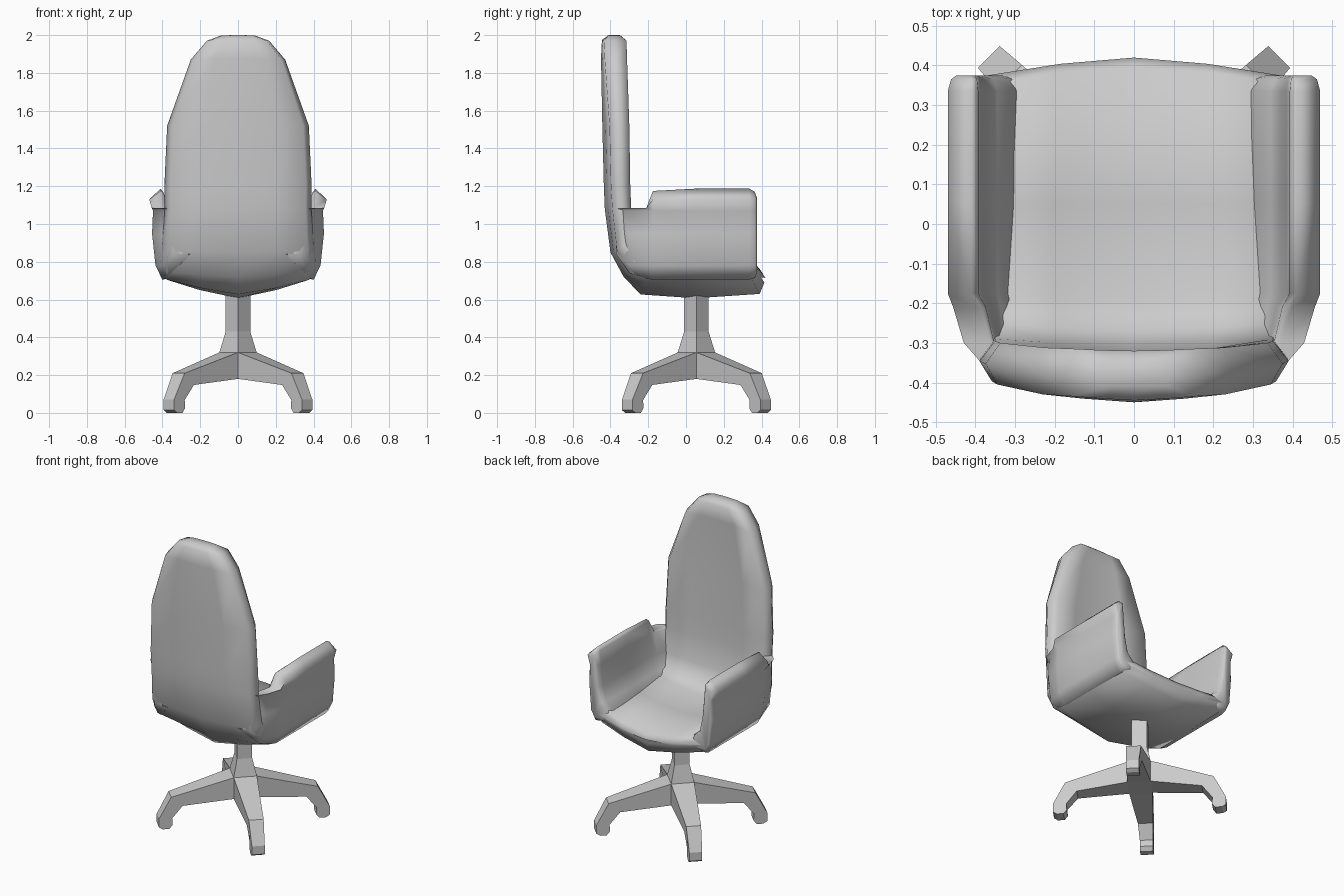
import bpy, bmesh, math
from mathutils import Vector

if "Cube" in bpy.data.objects:
    bpy.data.objects.remove(bpy.data.objects["Cube"])


def finish(name, bm, smooth=None):
    bmesh.ops.remove_doubles(bm, verts=bm.verts, dist=0.0005)
    bmesh.ops.recalc_face_normals(bm, faces=bm.faces)
    me = bpy.data.meshes.new(name)
    bm.to_mesh(me)
    bm.free()
    ob = bpy.data.objects.new(name, me)
    bpy.context.collection.objects.link(ob)
    if smooth:
        bpy.ops.object.select_all(action='DESELECT')
        ob.select_set(True)
        bpy.context.view_layer.objects.active = ob
        bpy.ops.object.shade_smooth_by_angle(angle=math.radians(smooth))
    return ob


def loft(bm, rings):
    vs = [[bm.verts.new(p) for p in r] for r in rings]
    n = len(vs[0])
    for a, b in zip(vs, vs[1:]):
        for i in range(n):
            bm.faces.new((a[i], a[(i + 1) % n], b[(i + 1) % n], b[i]))
    bm.faces.new(vs[0])
    bm.faces.new(vs[-1])


# Seat and backrest: one loft along an L path
# half width, then (y, z) of outer centre, outer edge, inner edge, inner centre
stations = [
    (.37, (.415, .69), (.375, .75), (.375, .775), (.42, .715)),
    (.40, (.39, .63), (.35, .705), (.35, .81), (.395, .755)),
    (.41, (.05, .607), (.05, .705), (.05, .82), (.05, .755)),
    (.41, (-.24, .627), (-.21, .705), (-.19, .83), (-.19, .765)),
    (.41, (-.33, .72), (-.30, .745), (-.25, .86), (-.27, .80)),
    (.40, (-.40, .85), (-.365, .86), (-.28, .93), (-.31, .90)),
    (.388, (-.43, 1.08), (-.39, 1.08), (-.29, 1.08), (-.325, 1.08)),
    (.39, (-.435, 1.2), (-.397, 1.2), (-.295, 1.2), (-.325, 1.2)),
    (.375, (-.443, 1.52), (-.405, 1.52), (-.30, 1.52), (-.328, 1.52)),
    (.25, (-.45, 1.88), (-.43, 1.87), (-.312, 1.87), (-.325, 1.88)),
    (.165, (-.445, 1.975), (-.435, 1.97), (-.315, 1.97), (-.32, 1.975)),
    (.09, (-.41, 2.0), (-.41, 1.998), (-.35, 1.998), (-.35, 2.0)),
]
rings = []
for w, oc, oe, ie, ic in stations:
    oc, oe, ie, ic = map(Vector, (oc, oe, ie, ic))
    half = [(.5 * w, oc.lerp(oe, .45)), (.92 * w, oe), (w, oe.lerp(ie, .5)),
            (.9 * w, ie), (.5 * w, ic.lerp(ie, .35))]
    ring = [(0, *oc)] + [(x, *p) for x, p in half] + [(0, *ic)]
    ring += [(-x, *p) for x, p in reversed(half)]
    rings.append(ring)
bm = bmesh.new()
loft(bm, rings)
finish("seat_and_backrest", bm, 85)

# Armrest walls: lofted section that fillets into the seat and curves in
# toward the backrest, mirrored
section = [(.30, .73), (.40, .705), (.437, .78), (.455, .95), (.45, 1.07),
           (.47, 1.13), (.41, 1.187), (.393, 1.165), (.385, 1.08), (.37, .94),
           (.345, .84), (.28, .782)]
# y, inward shift, lowest z, highest z, shrink
path = [(.375, 0, .74, 1.14, .6), (.365, 0, .715, 1.17, .85), (.335, 0, .7, 1.19, 1),
        (.05, 0, .7, 1.187, 1), (-.175, 0, .7, 1.175, 1),
        (-.21, .012, .71, 1.085, .97), (-.30, .035, .74, 1.085, .9),
        (-.37, .08, .84, 1.08, .6)]
for side, name in ((-1, "left_armrest"), (1, "right_armrest")):
    bm = bmesh.new()
    rings = []
    for y, shift, lo, hi, s in path:
        rings.append([(side * (.415 + (x - .415) * s - shift), y, min(max(z, lo), hi))
                      for x, z in section])
    loft(bm, rings)
    finish(name, bm, 85)

# Base: square column with a flared foot, set at 45 degrees
CY = .055
bm = bmesh.new()
loft(bm, [[(r * math.cos(a), CY + r * math.sin(a), z)
           for a in (k * math.pi / 2 for k in range(4))]
          for r, z in ((.099, .18), (.099, .32), (.065, .43), (.065, .66))])
finish("column", bm)

# Four diagonal legs: (distance, z, half width) profile points
leg = [(.07, .32, .07), (.445, .21, .045), (.518, .07, .039), (.518, .015, .039),
       (.495, 0, .039), (.455, 0, .039), (.435, .025, .039), (.438, .068, .039),
       (.375, .148, .045), (.07, .18, .07)]
for k in range(4):
    a = math.pi / 4 + k * math.pi / 2
    d = Vector((math.cos(a), math.sin(a), 0))
    p = Vector((-d.y, d.x, 0))
    bm = bmesh.new()
    loft(bm, [[d * r + p * (s * w) + Vector((0, CY, z)) for r, z, w in leg] for s in (-1, 1)])
    finish(f"base_leg_{k + 1}", bm)
